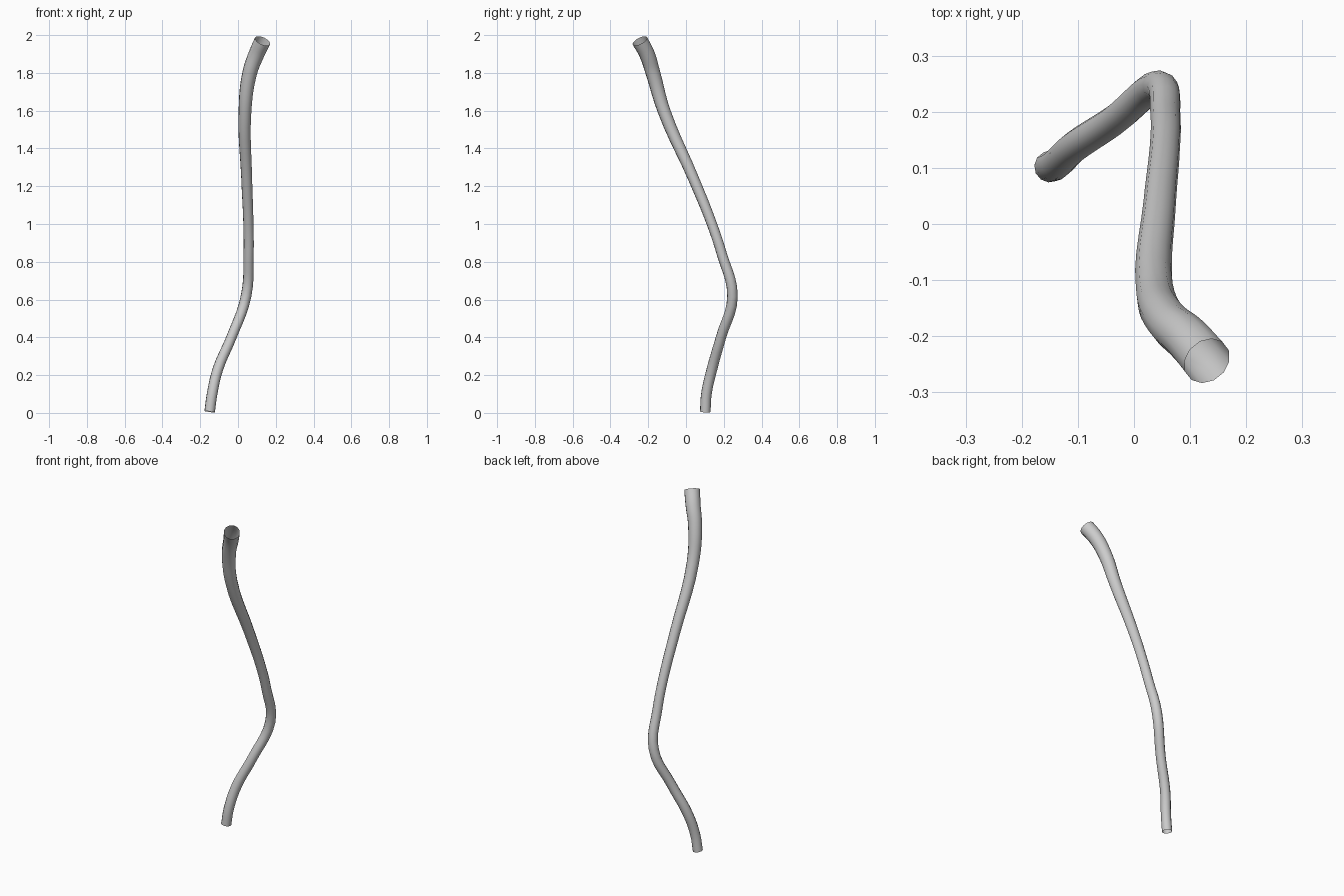
import bpy

if "Cube" in bpy.data.objects:
    bpy.data.objects.remove(bpy.data.objects["Cube"])

# Centre line of the bent stem: x, y, z, radius
PATH = [
    (-0.150, 0.102, 0.006, 0.028),
    (-0.137, 0.108, 0.10, 0.028),
    (-0.107, 0.137, 0.23, 0.028),
    (-0.035, 0.185, 0.40, 0.027),
    (0.043, 0.246, 0.62, 0.028),
    (0.056, 0.190, 0.84, 0.027),
    (0.055, 0.137, 1.00, 0.027),
    (0.046, 0.040, 1.24, 0.029),
    (0.037, -0.117, 1.60, 0.034),
    (0.062, -0.175, 1.80, 0.039),
    (0.098, -0.207, 1.90, 0.042),
    (0.130, -0.244, 1.969, 0.044),
]

# Open tapering tube swept along the path
curve = bpy.data.curves.new("stem", "CURVE")
curve.dimensions = "3D"
curve.resolution_u = 5
curve.bevel_depth = 1.0
curve.bevel_resolution = 4
curve.use_fill_caps = False
spline = curve.splines.new("BEZIER")
spline.bezier_points.add(len(PATH) - 1)
for point, (x, y, z, r) in zip(spline.bezier_points, PATH):
    point.co = (x, y, z)
    point.radius = r
    point.handle_left_type = point.handle_right_type = "AUTO"

stem = bpy.data.objects.new("stem", curve)
bpy.context.collection.objects.link(stem)

# Turn into a smooth mesh
bpy.context.view_layer.objects.active = stem
stem.select_set(True)
bpy.ops.object.convert(target="MESH")
bpy.ops.object.shade_smooth()
